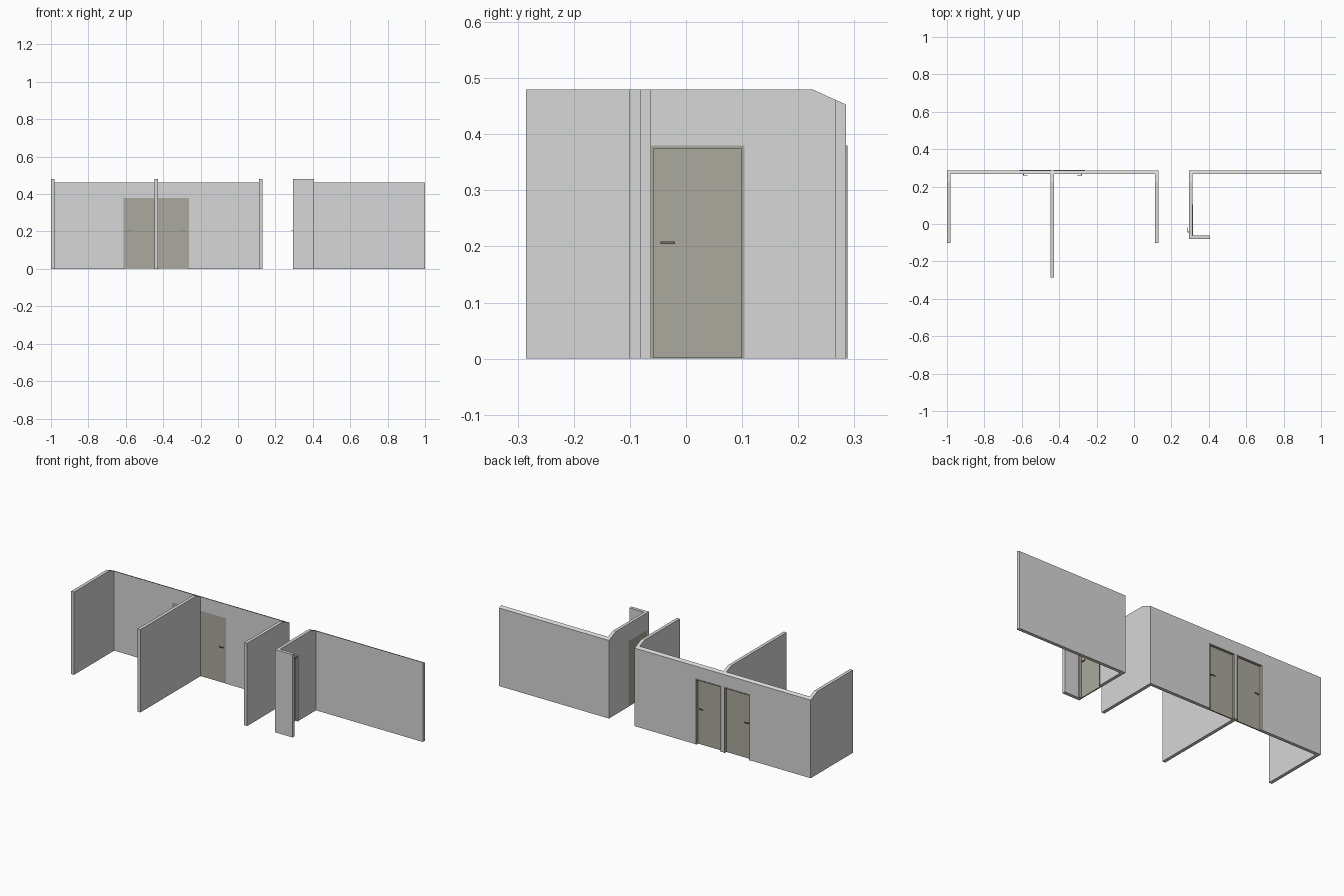
import bpy, bmesh

if "Cube" in bpy.data.objects:
    bpy.data.objects.remove(bpy.data.objects["Cube"])


def material(name, rgb):
    m = bpy.data.materials.new(name)
    m.diffuse_color = (*rgb, 1)
    m.use_nodes = True
    m.node_tree.nodes["Principled BSDF"].inputs["Base Color"].default_value = m.diffuse_color
    return m


WALL = material("wall grey", (0.68, 0.68, 0.68))
DOOR = material("door olive grey", (0.40, 0.40, 0.34))
METAL = material("handle dark grey", (0.17, 0.17, 0.14))

H = 0.48                     # wall height
BACK, INNER = 0.285, 0.266   # back wall faces
BEVEL = 0.225                # where the tops start to slope down
DW, DH = 0.166, 0.38         # door opening


def top_z(y):
    return H - max(0.0, y - BEVEL) * 0.45


def finish(bm, name, mat):
    bmesh.ops.recalc_face_normals(bm, faces=bm.faces)
    me = bpy.data.meshes.new(name)
    bm.to_mesh(me)
    bm.free()
    me.materials.append(mat)
    ob = bpy.data.objects.new(name, me)
    bpy.context.collection.objects.link(ob)
    return ob


def prism(name, pts, a, b, along, mat=WALL):
    """Extrude an upright profile (u, z) along x or y from a to b."""
    bm = bmesh.new()
    place = (lambda u, z, w: (w, u, z)) if along == "x" else (lambda u, z, w: (u, w, z))
    rings = [[bm.verts.new(place(u, z, w)) for u, z in pts] for w in (a, b)]
    n = len(pts)
    for r in rings:
        bm.faces.new(r)
    for i in range(n):
        j = (i + 1) % n
        bm.faces.new((rings[0][i], rings[0][j], rings[1][j], rings[1][i]))
    # tops follow the slope near the back
    for v in bm.verts:
        if v.co.z >= H - 1e-4:
            v.co.z = top_z(v.co.y)
    return finish(bm, name, mat)


def profile(u0, u1, doors=(), bevel=False):
    """Wall outline with door notches cut up from the floor."""
    pts = [(u0, 0)]
    for c in doors:
        l, r = c - DW / 2, c + DW / 2
        pts += [(l, 0), (l, DH), (r, DH), (r, 0)]
    pts += [(u1, 0), (u1, H)]
    if bevel:
        pts.append((BEVEL, H))
    pts.append((u0, H))
    return pts


def boxes(name, parts, mat, place):
    """Several boxes (u0, u1, v0, v1, z0, z1) joined as one part."""
    bm = bmesh.new()
    for u0, u1, v0, v1, z0, z1 in parts:
        vs = [bm.verts.new(place(u, v, z)) for z in (z0, z1)
              for u, v in ((u0, v0), (u1, v0), (u1, v1), (u0, v1))]
        for f in ((0, 1, 2, 3), (4, 5, 6, 7), (0, 1, 5, 4),
                  (1, 2, 6, 5), (2, 3, 7, 6), (3, 0, 4, 7)):
            bm.faces.new([vs[i] for i in f])
    return finish(bm, name, mat)


def door(name, place, side):
    """Door in local u (width), v (depth from flush side); handle at +/- side."""
    h, t, d = DW / 2, 0.005, 0.0215
    boxes(name + "_frame", [(-h, -h + t, 0, d, 0, DH), (h - t, h, 0, d, 0, DH),
                            (-h + t, h - t, 0, d, DH - t, DH)], DOOR, place)
    boxes(name + "_leaf", [(-h + t, h - t, 0, 0.007, 0.001, DH - t)], DOOR, place)
    e = h - 0.017
    parts = []
    for v0, v1, v2 in ((0, -0.005, -0.008), (0.007, 0.012, 0.015)):
        parts += [(side * e, side * (e - 0.005), v0, v1, 0.204, 0.209),
                  (side * e, side * (e - 0.025), v1, v2, 0.204, 0.209)]
    boxes(name + "_handles", parts, METAL, place)


# back walls, left one with two doorways
C1, C2 = -0.528, -0.345
prism("back_wall_left", profile(-0.981, 0.111, (C1, C2)), INNER, BACK, "y")
prism("back_wall_right", profile(0.314, 1.0), INNER, BACK, "y")

# side walls and the middle partition
for name, x0, x1, y0, y1, doors in (
        ("left_end_wall", -1.0, -0.981, -0.102, BACK, ()),
        ("partition_wall", -0.446, -0.427, -0.285, INNER, ()),
        ("inner_side_wall", 0.111, 0.13, -0.102, BACK, ()),
        ("door_side_wall", 0.295, 0.314, -0.081, BACK, (0.021,))):
    prism(name, profile(y0, y1, doors, True), x0, x1, "x")
prism("return_wall", profile(0.314, 0.407), -0.081, -0.062, "y")

# doors
door("left_door", lambda u, v, z: (C1 + u, INNER + v, z), -1)
door("centre_door", lambda u, v, z: (C2 + u, INNER + v, z), 1)
door("side_door", lambda u, v, z: (0.295 + v, 0.021 + u, z), -1)
